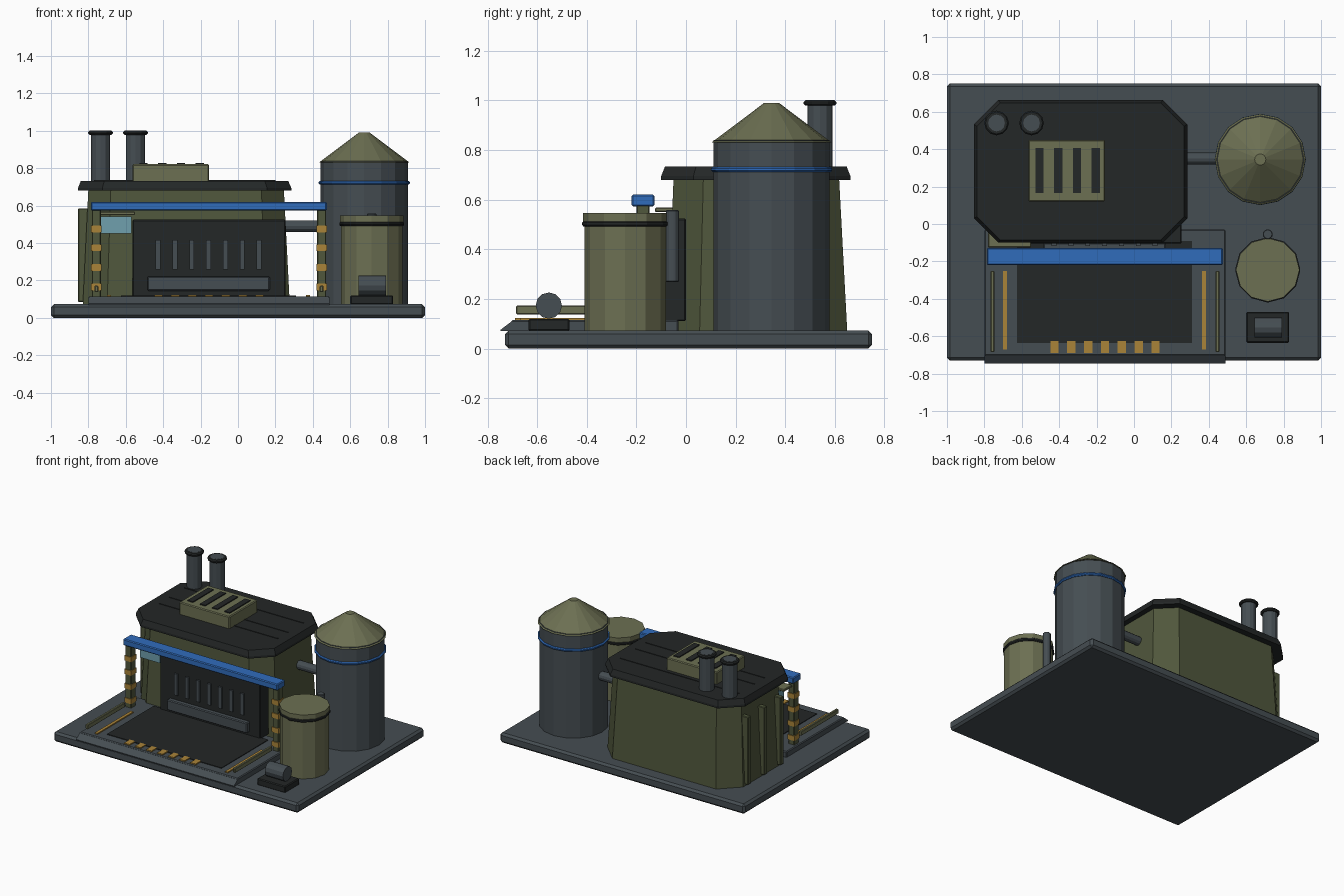
import bpy, bmesh
from math import pi
from mathutils import Matrix

if "Cube" in bpy.data.objects:
    bpy.data.objects.remove(bpy.data.objects["Cube"])

COLORS = {
    "slate": (0.06, 0.075, 0.085), "dark": (0.017, 0.02, 0.02),
    "wall": (0.08, 0.095, 0.045), "olive": (0.15, 0.16, 0.085),
    "blue": (0.03, 0.15, 0.5), "yellow": (0.4, 0.23, 0.04),
    "glass": (0.16, 0.35, 0.42)}
MATS = {}
for key, rgb in COLORS.items():
    MATS[key] = bpy.data.materials.new(key)
    MATS[key].diffuse_color = (*rgb, 1)


def finish(name, bm, color, bevel=0):
    bmesh.ops.recalc_face_normals(bm, faces=bm.faces)
    me = bpy.data.meshes.new(name)
    bm.to_mesh(me)
    bm.free()
    me.materials.append(MATS[color])
    ob = bpy.data.objects.new(name, me)
    bpy.context.collection.objects.link(ob)
    if bevel:
        mod = ob.modifiers.new("bevel", "BEVEL")
        mod.width, mod.segments = bevel, 1
    return ob


def box(name, x0, x1, y0, y1, z0, z1, color, bevel=0):
    bm = bmesh.new()
    bmesh.ops.create_cube(bm, size=1)
    bmesh.ops.scale(bm, vec=(x1 - x0, y1 - y0, z1 - z0), verts=bm.verts)
    bmesh.ops.translate(bm, vec=((x0 + x1) / 2, (y0 + y1) / 2, (z0 + z1) / 2), verts=bm.verts)
    return finish(name, bm, color, bevel)


def cyl(name, center, r0, r1, depth, color, sides=12, axis="z", bevel=0):
    bm = bmesh.new()
    bmesh.ops.create_cone(bm, cap_ends=True, segments=sides, radius1=r0, radius2=r1, depth=depth)
    if axis == "x":
        bmesh.ops.rotate(bm, matrix=Matrix.Rotation(pi / 2, 3, "Y"), verts=bm.verts)
    bmesh.ops.translate(bm, vec=center, verts=bm.verts)
    return finish(name, bm, color, bevel)


def octagon(x0, x1, y0, y1, c):
    return [(x0 + c, y0), (x1 - c, y0), (x1, y0 + c), (x1, y1 - c),
            (x1 - c, y1), (x0 + c, y1), (x0, y1 - c), (x0, y0 + c)]


def loft(name, layers, color):
    """Stack (z, outline) layers into a closed solid."""
    bm = bmesh.new()
    rings = [[bm.verts.new((x, y, z)) for x, y in pts] for z, pts in layers]
    n = len(rings[0])
    for a, b in zip(rings, rings[1:]):
        for i in range(n):
            bm.faces.new((a[i], a[(i + 1) % n], b[(i + 1) % n], b[i]))
    bm.faces.new(rings[0])
    bm.faces.new(rings[-1])
    return finish(name, bm, color)


# Base slab and front work pad with its ramp
box("base_slab", -1, 1, -0.73, 0.75, 0, 0.073, "slate", 0.015)
box("work_pad", -0.8, 0.49, -0.705, -0.03, 0.065, 0.115, "slate", 0.006)
loft("pad_ramp", [(0.07, [(-0.8, -0.747), (0.49, -0.747), (0.49, -0.7), (-0.8, -0.7)]),
                  (0.076, [(-0.8, -0.747), (0.49, -0.747), (0.49, -0.7), (-0.8, -0.7)]),
                  (0.11, [(-0.8, -0.702), (0.49, -0.702), (0.49, -0.7), (-0.8, -0.7)])], "slate")
box("floor_mat", -0.625, 0.31, -0.635, -0.09, 0.11, 0.12, "dark")
for i in range(7):
    x = -0.425 + i * 0.09
    box("hazard_mark", x - 0.022, x + 0.022, -0.69, -0.625, 0.112, 0.123, "yellow")

# Main building with chamfered corners
loft("building", [(0.07, octagon(-0.83, 0.277, -0.075, 0.65, 0.13)),
                  (0.69, octagon(-0.80, 0.245, -0.05, 0.617, 0.12))], "wall")
loft("roof", [(0.68, octagon(-0.855, 0.285, -0.1, 0.663, 0.13)),
              (0.695, octagon(-0.855, 0.285, -0.1, 0.663, 0.13)),
              (0.733, octagon(-0.84, 0.268, -0.085, 0.648, 0.125))], "dark")
for y in (0.48, 0.30, 0.12 + 0.06):
    box("roof_seam", -0.77, 0.2, y - 0.004, y + 0.004, 0.73, 0.737, "dark")
for y in (0.48, 0.29, 0.10):
    box("side_rib", -0.855, -0.80, y - 0.018, y + 0.018, 0.085, 0.585, "wall", 0.004)

# Roof vent box and chimneys
box("roof_vent", -0.565, -0.155, 0.12, 0.45, 0.725, 0.822, "olive", 0.006)
for i in range(4):
    x = -0.505 + i * 0.1
    box("vent_slot", x - 0.022, x + 0.022, 0.165, 0.405, 0.81, 0.829, "dark")
for x in (-0.735, -0.548):
    cyl("chimney", (x, 0.54, 0.855), 0.051, 0.051, 0.27, "slate")
    cyl("chimney_cap", (x, 0.54, 0.99), 0.066, 0.066, 0.022, "dark", bevel=0.007)
    cyl("chimney_top", (x, 0.54, 0.997), 0.045, 0.045, 0.01, "slate")

# Door with grille and bumper, window with awning
box("door", -0.565, 0.255, -0.105, 0, 0.11, 0.525, "dark", 0.006)
for i in range(7):
    x = -0.427 + i * 0.09
    box("door_slat", x - 0.013, x + 0.013, -0.118, -0.1, 0.26, 0.417, "slate")
box("door_bumper", -0.485, 0.17, -0.14, -0.1, 0.145, 0.222, "slate", 0.006)
box("window", -0.735, -0.57, -0.095, 0, 0.45, 0.542, "glass")
box("window_awning", -0.78, -0.55, -0.125, -0.03, 0.55, 0.568, "olive", 0.004)

# Gantry, side rails and lane stripes
box("gantry_beam", -0.787, 0.475, -0.22, -0.127, 0.573, 0.62, "blue", 0.006)
for x, stripe in ((-0.757, -0.69), (0.447, 0.375)):
    box("gantry_post", x - 0.024, x + 0.024, -0.2, -0.147, 0.11, 0.58, "wall", 0.004)
    for z in (0.165, 0.27, 0.375, 0.475):
        box("post_band", x - 0.028, x + 0.028, -0.206, -0.142, z - 0.018, z + 0.018, "yellow")
    box("guide_rail", x - 0.01, x + 0.01, -0.685, -0.25, 0.138, 0.173, "olive", 0.004)
    box("lane_stripe", stripe - 0.011, stripe + 0.011, -0.67, -0.25, 0.112, 0.123, "yellow")

# Large silo with conical top, blue band and feed pipe
silo = (0.675, 0.345)
cyl("silo", (*silo, 0.455), 0.234, 0.234, 0.77, "slate", 16)
cyl("silo_cone", (*silo, 0.91), 0.243, 0.03, 0.16, "olive", 16)
cyl("silo_band", (*silo, 0.722), 0.244, 0.244, 0.02, "blue", 16, bevel=0.006)
cyl("feed_pipe", (0.34, 0.35, 0.49), 0.032, 0.032, 0.24, "slate", 12, "x")

# Small tank with lid and standpipe
tank = (0.715, -0.245)
cyl("small_tank", (*tank, 0.29), 0.165, 0.165, 0.44, "olive")
cyl("tank_ring", (*tank, 0.503), 0.175, 0.175, 0.022, "dark", bevel=0.006)
cyl("tank_lid", (*tank, 0.53), 0.17, 0.17, 0.034, "olive")
cyl("standpipe", (0.715, -0.055, 0.413), 0.027, 0.027, 0.29, "slate", bevel=0.004)

# Pump
box("pump_base", 0.6, 0.83, -0.635, -0.47, 0.07, 0.12, "dark", 0.006)
cyl("pump_motor", (0.717, -0.553, 0.173), 0.053, 0.053, 0.148, "slate", 12, "x")

for m in bpy.data.materials:
    if m.users and not m.is_grease_pencil:
        m.use_nodes = True
        m.node_tree.nodes["Principled BSDF"].inputs["Base Color"].default_value = m.diffuse_color
